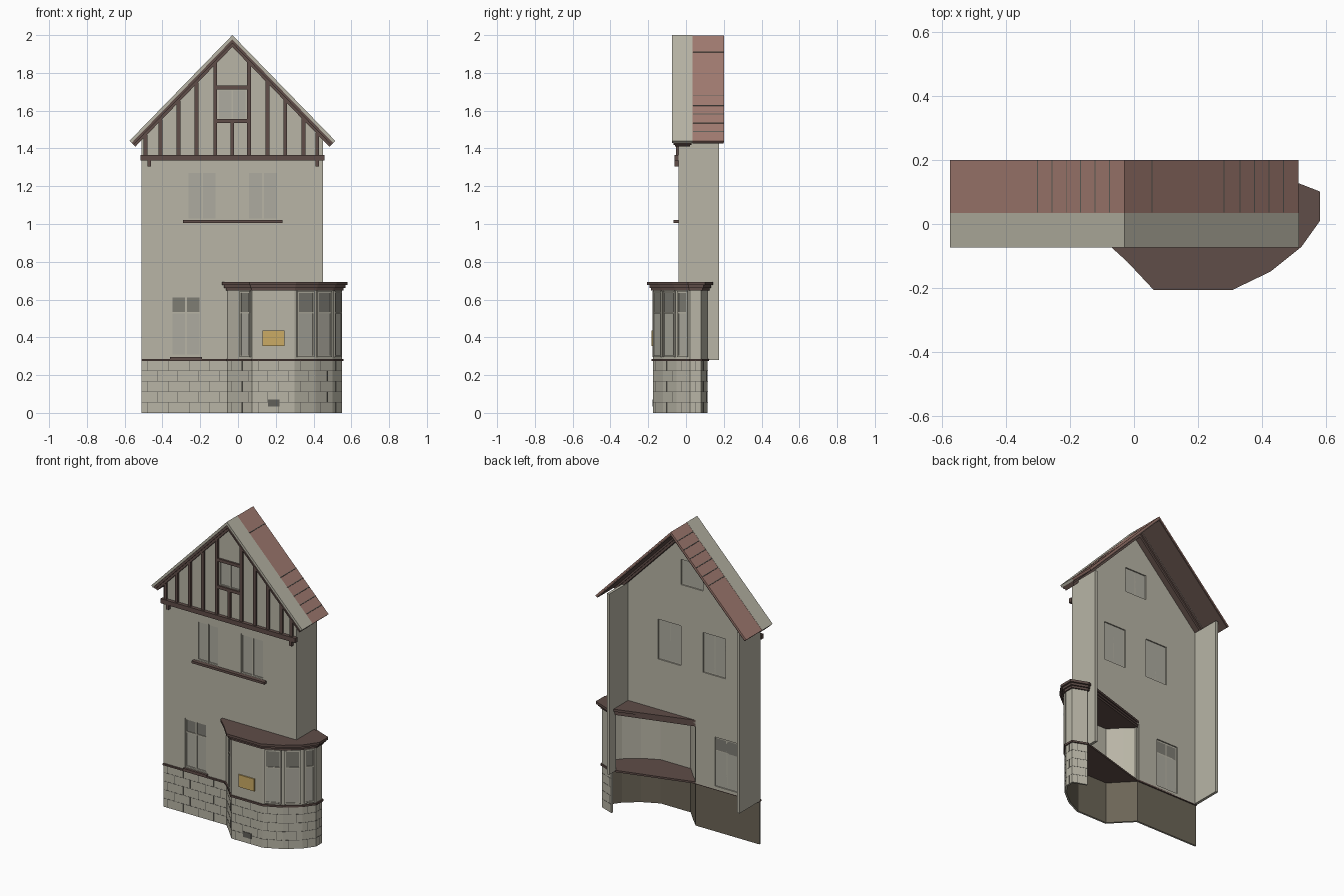
import bpy, bmesh
from mathutils import Vector

cube = bpy.data.objects.get("Cube")
if cube:
    bpy.data.objects.remove(cube, do_unlink=True)


def material(name, r, g, b):
    m = bpy.data.materials.new(name)
    m.use_nodes = True
    m.diffuse_color = (r, g, b, 1)
    bsdf = next(n for n in m.node_tree.nodes if n.type == 'BSDF_PRINCIPLED')
    bsdf.inputs["Base Color"].default_value = (r, g, b, 1)
    return m


STONE = material("pale stone", 0.48, 0.46, 0.38)
TILE = material("red roof tile", 0.36, 0.20, 0.165)
TIMBER = material("dark timber", 0.115, 0.075, 0.065)
PANE = material("pale pane", 0.42, 0.41, 0.35)
DARK_PANE = material("grey pane", 0.21, 0.205, 0.175)
GOLD = material("sign gold", 0.60, 0.41, 0.13)
JOINT = material("joint grey", 0.12, 0.115, 0.10)
INNER = material("brown plinth lining", 0.15, 0.13, 0.095)


def prism(name, pts, axis, a, b, *mats, rule=None):
    """Extrude an outline along y (outline in x, z) or z (outline in x, y)."""
    def place(p, d):
        return (p[0], d, p[1]) if axis == 'y' else (p[0], p[1], d)
    bm = bmesh.new()
    lo = [bm.verts.new(place(p, a)) for p in pts]
    hi = [bm.verts.new(place(p, b)) for p in pts]
    bm.faces.new(lo)
    bm.faces.new(hi[::-1])
    n = len(pts)
    for i in range(n):
        j = (i + 1) % n
        f = bm.faces.new((lo[i], lo[j], hi[j], hi[i]))
        if rule:
            f.material_index = rule(i)
    bmesh.ops.recalc_face_normals(bm, faces=bm.faces)
    me = bpy.data.meshes.new(name)
    bm.to_mesh(me)
    bm.free()
    for m in mats:
        me.materials.append(m)
    ob = bpy.data.objects.new(name, me)
    bpy.context.scene.collection.objects.link(ob)
    return ob


def box(name, x0, x1, y0, y1, z0, z1, mat):
    return prism(name, [(x0, y0), (x1, y0), (x1, y1), (x0, y1)], 'z', z0, z1, mat)


def offset(path, d):
    """Move an open path outward (to the right of travel) with mitred corners."""
    pts = [Vector(p) for p in path]
    norms = []
    for p, q in zip(pts, pts[1:]):
        t = (q - p).normalized()
        norms.append(Vector((t.y, -t.x)))
    out = []
    for i, p in enumerate(pts):
        a, b = norms[max(i - 1, 0)], norms[min(i, len(norms) - 1)]
        out.append(p + (a + b) * d / (1 + a.dot(b)))
    return out


def ribbon(name, path, outer, inner, z0, z1, *mats):
    n = len(path)
    pts = offset(path, outer) + offset(path, inner)[::-1]
    lined = len(mats) > 1
    return prism(name, pts, 'z', z0, z1, *mats,
                 rule=lambda i: int(lined and n <= i < 2 * n - 1))


def panel(name, p, q, u0, u1, z0, z1, d0, d1, mat):
    """Upright board on the line p-q, from distance u0 to u1, depth d0 to d1 outward."""
    p, q = Vector(p), Vector(q)
    t = (q - p).normalized()
    n = Vector((t.y, -t.x))
    pts = [p + t * u + n * d for u, d in ((u0, d0), (u1, d0), (u1, d1), (u0, d1))]
    return prism(name, pts, 'z', z0, z1, mat)


def window(name, p, q, u0, u1, z0, z1, d, lights=1, transom=None):
    w = 0.009
    panel(name + "_pane", p, q, u0, u1, z0, transom or z1, d, d + 0.003, PANE)
    if transom:
        panel(name + "_top_pane", p, q, u0, u1, transom, z1, d, d + 0.003, DARK_PANE)
    rails = [z0, z1 - w] + ([transom - w / 2] if transom else [])
    for z in rails:
        panel(name + "_rail", p, q, u0, u1, z, z + w, d, d + 0.008, STONE)
    for i in range(lights + 1):
        u = u0 + (u1 - u0 - w) * i / lights
        panel(name + "_stile", p, q, u, u + w, z0, z1, d, d + 0.009, STONE)


# Main dimensions
LEFT, RIGHT, FRONT, RIDGE, BAND = -0.51, 0.45, -0.04, -0.03, 0.28
BAY = [(-0.055, -0.03), (-0.055, -0.045), (0.0, -0.095), (0.075, -0.175), (0.30, -0.175),
       (0.41, -0.122), (0.50, -0.05), (0.55, 0.02), (0.55, 0.08), (0.46, 0.115)]
PLINTH = [(LEFT, FRONT), (-0.055, FRONT)] + BAY[2:]

# Front wall with gable, open behind the bay
wall = prism("front_wall", [(LEFT, BAND), (-0.055, BAND), (-0.055, 0.67), (RIGHT, 0.67),
             (RIGHT, 1.47), (RIDGE, 1.965), (LEFT, 1.47)], 'y', FRONT, FRONT + 0.02, STONE)

# Windows set into the front wall: x range, z range, transom height
openings = [("upper_window", -0.27, -0.11, 1.02, 1.28, None),
            ("upper_window", 0.05, 0.215, 1.02, 1.28, None),
            ("gable_window", -0.11, 0.05, 1.55, 1.715, None),
            ("ground_window", -0.355, -0.195, 0.30, 0.62, 0.53)]
for name, x0, x1, z0, z1, transom in openings:
    cutter = box("window_cutter", x0, x1, -0.2, 0.2, z0, z1, STONE)
    cutter.hide_render = True
    mod = wall.modifiers.new("opening", 'BOOLEAN')
    mod.operation, mod.solver, mod.object = 'DIFFERENCE', 'EXACT', cutter
    bpy.context.view_layer.objects.active = wall
    bpy.ops.object.modifier_apply(modifier=mod.name)
    bpy.data.objects.remove(cutter, do_unlink=True)
    window(name, (LEFT, FRONT), (RIGHT, FRONT), x0 - LEFT, x1 - LEFT, z0, z1, -0.012, 2, transom)
box("upper_sill", -0.29, 0.235, -0.065, FRONT, 1.005, 1.02, TIMBER)
box("ground_sill", -0.36, -0.19, -0.055, FRONT, 0.285, 0.297, TIMBER)

# Side walls; the bay side is cut away below the bay roof
box("right_side_wall", LEFT, LEFT + 0.018, FRONT + 0.02, 0.175, BAND, 1.46, STONE)
box("left_side_wall", RIGHT - 0.018, RIGHT, FRONT + 0.02, 0.175, 0.67, 1.46, STONE)
box("left_side_wall_foot", RIGHT - 0.018, RIGHT, 0.105, 0.175, BAND, 0.67, STONE)

# Stone plinth with block joints
ribbon("plinth", PLINTH, 0, -0.012, 0, BAND, STONE, INNER)
COURSES = 5
step = BAND / COURSES
for c in range(COURSES):
    z = c * step
    if c:
        ribbon("course_joint", PLINTH, 0.001, -0.002, z - 0.001, z + 0.001, JOINT)
    for p, q in zip(PLINTH, PLINTH[1:]):
        length = (Vector(q) - Vector(p)).length
        u = 0.03 + 0.05 * (c % 2)
        while u < length - 0.01:
            panel("block_joint", p, q, u, u + 0.003, z, z + step, -0.002, 0.001, JOINT)
            u += 0.11
box("plinth_vent", 0.16, 0.22, -0.178, -0.17, 0.035, 0.07, JOINT)
box("string_course", LEFT, -0.055, -0.05, FRONT + 0.02, BAND - 0.005, BAND + 0.005, TIMBER)

# Bay: floor, wall, windows, stepped cornice and sign
prism("bay_floor", offset(BAY, 0.008), 'z', BAND - 0.006, BAND + 0.006, TIMBER)
ribbon("bay_wall", BAY, 0, -0.012, BAND, 0.655, STONE)
for i, trim in ((2, 0.022), (4, 0.012), (5, 0.008), (6, 0.01)):
    p, q = BAY[i], BAY[i + 1]
    length = (Vector(q) - Vector(p)).length
    window("bay_window", p, q, trim, length - 0.01, 0.295, 0.645, 0, 1, 0.53)
for d, z0, z1 in ((0.009, 0.648, 0.662), (0.019, 0.662, 0.676), (0.031, 0.676, 0.692)):
    prism("bay_cornice", offset(BAY, d), 'z', z0, z1, TIMBER)
box("sign_plate", 0.13, 0.245, -0.183, -0.175, 0.355, 0.435, GOLD)

# Roof: layered chevrons measured inward from the top surface
APEX, EAVE = Vector((RIDGE, 2.0)), Vector((0.515, 1.44))
slope = (EAVE - APEX).normalized()


def chevron(name, t0, t1, y0, y1, mat):
    for side in (1, -1):
        def pt(base, t):
            v = base + Vector((slope.y, -slope.x)) * t
            return (RIDGE + side * (v.x - RIDGE), v.y)
        top = [(RIDGE, 2.0 - t / slope.x) for t in (t0, t1)]
        prism(name, [top[0], pt(EAVE, t0), pt(EAVE, t1), top[1]], 'y', y0, y1, mat)


chevron("verge_coping", 0, 0.016, -0.073, 0.035, STONE)
chevron("verge_board", 0.016, 0.03, -0.066, 0.03, TIMBER)
chevron("verge_moulding", 0.03, 0.044, -0.058, 0.02, TIMBER)
chevron("tiled_roof", 0.001, 0.011, 0.035, 0.2, TILE)
chevron("roof_lining", 0.011, 0.019, 0.035, 0.198, TIMBER)

# Fine tile seams
fall = -slope.y / slope.x
seams = [-0.30 + 0.045 * i for i in range(6)] + [0.33 + 0.045 * i for i in range(4)] + [0.055, 0.28]
for x in seams:
    z = 2.0 - fall * abs(x - RIDGE)
    s = 1 if x > RIDGE else -1
    prism("tile_seam", [(x, z), (x + s * 0.003, z - 0.003 * fall),
          (x + s * 0.003, z - 0.006), (x, z - 0.004)], 'y', 0.036, 0.2, JOINT)

# Gable timber framing
box("gable_beam", -0.517, 0.457, -0.062, FRONT, 1.335, 1.365, TIMBER)
for x in (-0.49, -0.41, -0.315, -0.22, -0.12, 0.058, 0.156, 0.25, 0.347, 0.42):
    head = 1.945 - fall * abs(x - RIDGE)
    box("gable_post", x - 0.01, x + 0.01, -0.052, FRONT, 1.36, head, TIMBER)
for z in (1.545, 1.722):
    box("gable_rail", -0.12, 0.058, -0.052, FRONT, z - 0.01, z + 0.01, TIMBER)
box("gable_short_post", -0.04, -0.02, -0.052, FRONT, 1.36, 1.54, TIMBER)
for x in (-0.47, 0.42):
    box("beam_bracket", x - 0.01, x + 0.01, -0.06, FRONT, 1.305, 1.336, TIMBER)
